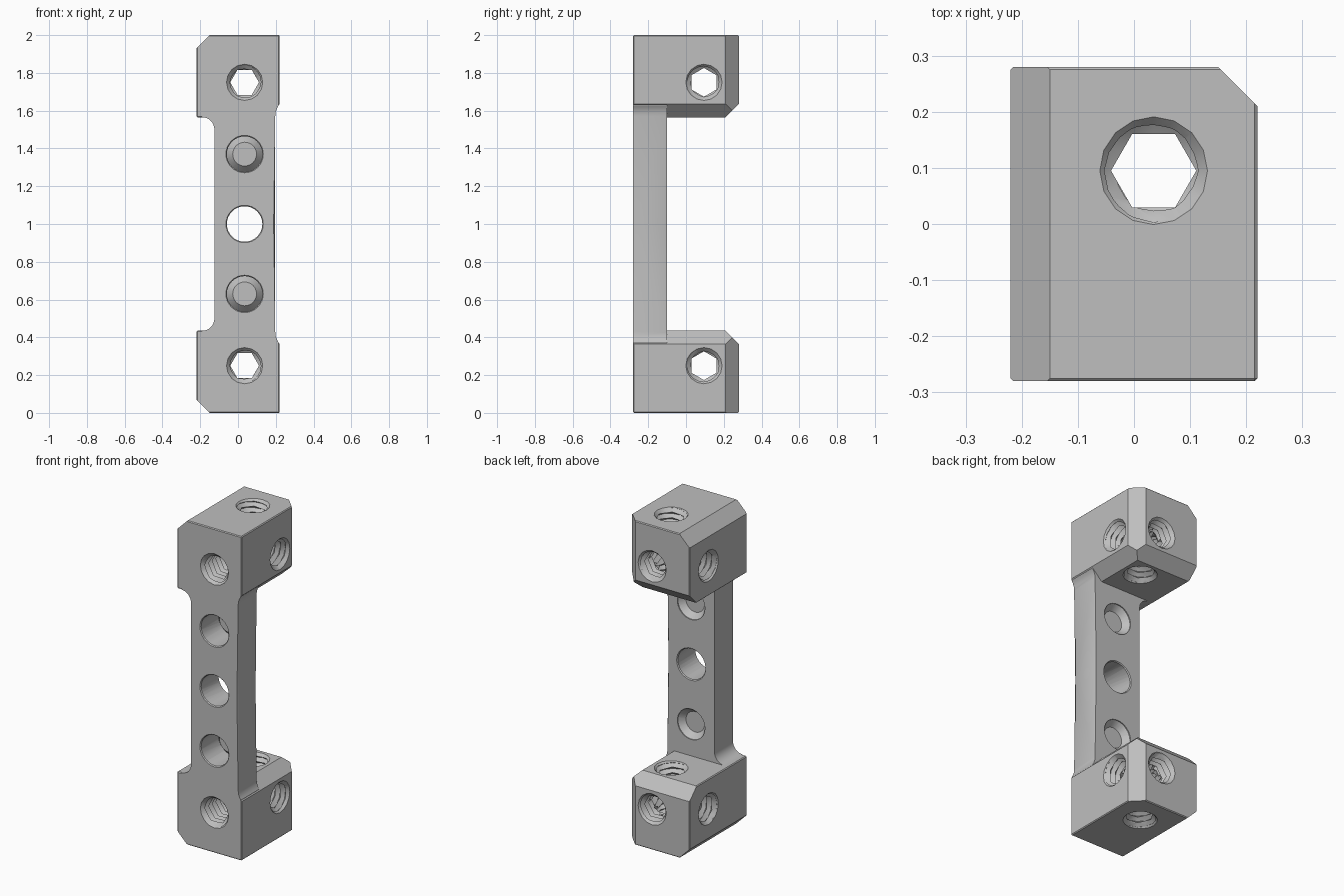
import bpy, bmesh, math
from mathutils import Matrix, Vector

if "Cube" in bpy.data.objects:
    bpy.data.objects.remove(bpy.data.objects["Cube"], do_unlink=True)

grey = bpy.data.materials.new("plain grey")
grey.use_nodes = True
COLOUR = (0.52, 0.52, 0.52, 1)
grey.diffuse_color = COLOUR
grey.node_tree.nodes["Principled BSDF"].inputs["Base Color"].default_value = COLOUR

# Heights are measured from the middle of the part, which is lifted at the end.
CENTRE = Vector((0.035, 0.095, 0.75))       # where the three threaded holes cross
AXES = {                                    # turns the z axis onto each hole axis
    "z": Matrix.Identity(4),
    "y": Matrix.Rotation(math.radians(90), 4, "X"),
    "x": Matrix.Rotation(math.radians(90), 4, "Y"),
}


def make_object(name, bm, matrix=None):
    if matrix is not None:
        bm.transform(matrix)
    bmesh.ops.recalc_face_normals(bm, faces=bm.faces)
    mesh = bpy.data.meshes.new(name)
    bm.to_mesh(mesh)
    bm.free()
    mesh.materials.append(grey)
    obj = bpy.data.objects.new(name, mesh)
    bpy.context.scene.collection.objects.link(obj)
    return obj


def apply(obj, mod):
    bpy.context.view_layer.objects.active = obj
    bpy.ops.object.modifier_apply(modifier=mod.name)


def combine(obj, other, operation="DIFFERENCE"):
    other.hide_render = True
    mod = obj.modifiers.new("combine", "BOOLEAN")
    mod.operation = operation
    mod.solver = "EXACT"
    mod.object = other
    apply(obj, mod)
    bpy.data.objects.remove(other, do_unlink=True)


def chamfer(bm, point, normal):
    """Slice off everything beyond a plane and close the cut."""
    geom = bm.verts[:] + bm.edges[:] + bm.faces[:]
    bmesh.ops.bisect_plane(bm, geom=geom, plane_co=point, plane_no=normal,
                           clear_outer=True, dist=1e-5)
    bmesh.ops.holes_fill(bm, edges=[e for e in bm.edges if e.is_boundary], sides=0)


def make_block():
    bm = bmesh.new()
    bmesh.ops.create_cube(bm, size=1)
    bm.transform(Matrix.Translation((0, 0, 0.7825)) @ Matrix.Diagonal((0.44, 0.56, 0.435, 1)))
    bmesh.ops.bevel(bm, geom=bm.edges[:], offset=0.005, segments=1, affect="EDGES")
    chamfer(bm, (-0.15, 0, 1.0), (-1, 0, 1))
    chamfer(bm, (0.15, 0.28, 0.7), (1, 1, 0))
    chamfer(bm, (0.15, 0, 0.565), (1, 0, -1))
    chamfer(bm, (0, 0.21, 0.565), (0, 1, -1))
    return make_object("frame", bm)


def make_column():
    # Half of the bar outline, with a fillet on the left and a small flare on the right
    outline = [(0.197, -0.1), (0.197, 0.57), (0.199, 0.592), (0.206, 0.612),
               (0.214, 0.625), (0.214, 0.64), (-0.19, 0.64)]
    for i in range(9):
        a = math.radians(90 - i * 90 / 8)
        outline.append((-0.19 + 0.065 * math.cos(a), 0.5 + 0.065 * math.sin(a)))
    outline.append((-0.125, -0.1))
    bm = bmesh.new()
    face = bm.faces.new([bm.verts.new((x, -0.28, z)) for x, z in outline])
    ext = bmesh.ops.extrude_face_region(bm, geom=[face])
    bmesh.ops.translate(bm, vec=(0, 0.18, 0),
                        verts=[v for v in ext["geom"] if isinstance(v, bmesh.types.BMVert)])
    long_edges = [e for e in bm.edges if e.calc_length() > 0.3
                  and all(abs(v.co.x - 0.197) < 1e-4 for v in e.verts)]
    bmesh.ops.bevel(bm, geom=long_edges, offset=0.01, segments=1, affect="EDGES")
    return make_object("column", bm)


def make_thread(matrix, length=0.86, pitch=0.035, sides=12):
    """Helical thread cutter: two interleaved helices, crest hexagonal, groove round."""
    bm = bmesh.new()
    rows = int(2 * length / pitch)
    grid = []
    for k in range(rows + 1):
        row = []
        for j in range(sides):
            a = 2 * math.pi * j / sides
            crest = 0.076 * (math.cos(math.pi / 6) if j % 2 else 1)
            r = 0.094 if k % 2 else crest
            z = pitch * (k / 2 + j / sides) - length / 2
            row.append(bm.verts.new((r * math.cos(a), r * math.sin(a), z)))
        grid.append(row)
    for k in range(rows):
        for j in range(sides - 1):
            bm.faces.new((grid[k][j], grid[k][j + 1], grid[k + 1][j + 1], grid[k + 1][j]))
        if k + 3 <= rows:
            bm.faces.new((grid[k][-1], grid[k + 2][0], grid[k + 3][0], grid[k + 1][-1]))
    # Close both ends with a fan
    tips = {s: bm.verts.new((0, 0, s * (length / 2 + 0.08))) for s in (-1, 1)}
    for e in [e for e in bm.edges if e.is_boundary]:
        s = 1 if e.verts[0].co.z > 0 else -1
        bm.faces.new((e.verts[0], e.verts[1], tips[s]))
    bmesh.ops.triangulate(bm, faces=bm.faces[:])
    return make_object("thread_cutter", bm, matrix)


def make_cone(matrix, r_low, r_high, depth, sides):
    bm = bmesh.new()
    bmesh.ops.create_cone(bm, cap_ends=True, segments=sides, radius1=r_low,
                          radius2=r_high, depth=depth)
    return make_object("cone_cutter", bm, matrix)


def cut_mouths(obj, centre, axis, low, high, radius, sides):
    """Countersink both ends of a hole, at coordinates low and high on its axis."""
    i = "xyz".index(axis)
    for at, sign in ((low, -1), (high, 1)):
        place = centre.copy()
        place[i] = at
        # The turned local z points to -y for the y axis
        up = sign * (-1 if axis == "y" else 1)
        wide, narrow = radius + 0.036, radius - 0.036
        ends = (narrow, wide) if up > 0 else (wide, narrow)
        combine(obj, make_cone(Matrix.Translation(place) @ AXES[axis], *ends, 0.08, sides))


# Upper end block with half of the bar
frame = make_block()
combine(frame, make_column(), "UNION")

# Threaded holes along all three axes
for axis, low, high in (("x", -0.22, 0.22), ("y", -0.28, 0.28), ("z", 0.565, 1.0)):
    combine(frame, make_thread(Matrix.Translation(CENTRE) @ AXES[axis]))
    cut_mouths(frame, CENTRE, axis, low, high, 0.096, 16)

# Mirror to make the lower end block
mirror = frame.modifiers.new("mirror", "MIRROR")
mirror.use_axis = (False, False, True)
mirror.use_bisect_axis = (False, False, True)
apply(frame, mirror)

# Three plain holes through the bar
for z in (-0.37, 0, 0.37):
    spot = Vector((0.035, -0.19, z))
    combine(frame, make_cone(Matrix.Translation(spot) @ AXES["y"], 0.094, 0.094, 0.3, 32))
    cut_mouths(frame, spot, "y", -0.28, -0.1, 0.099, 32)

# Stand it on the floor and shade it
frame.name = "mounting_frame"
frame.location.z = 1.0
bpy.ops.object.select_all(action="DESELECT")
frame.select_set(True)
bpy.context.view_layer.objects.active = frame
bpy.ops.object.shade_smooth_by_angle(angle=math.radians(25))
